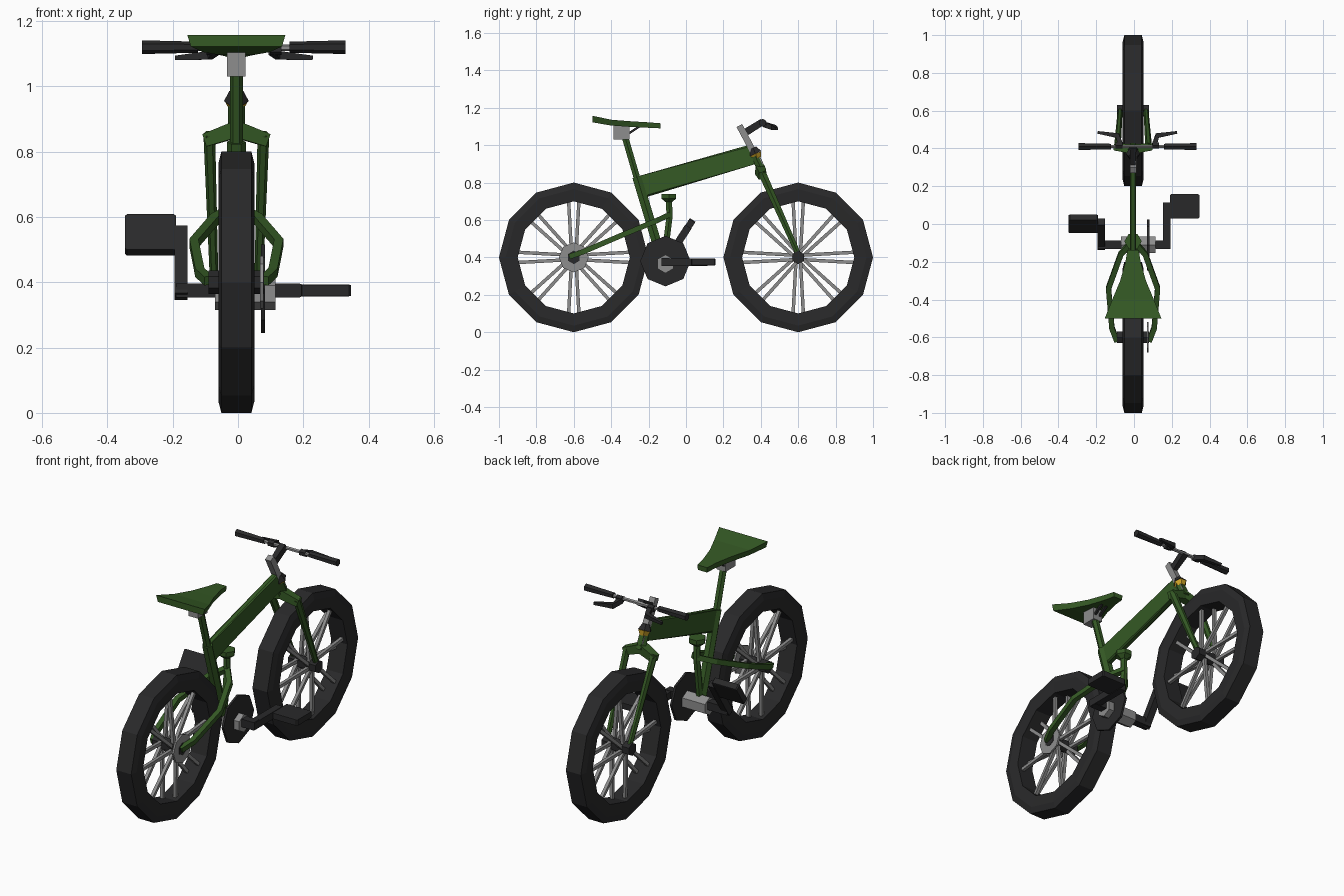
import bpy, bmesh, math
from mathutils import Vector, Matrix

if "Cube" in bpy.data.objects:
    bpy.data.objects.remove(bpy.data.objects["Cube"])

CX = -0.005  # centre plane of the bicycle


def mat(name, c):
    m = bpy.data.materials.new(name)
    m.diffuse_color = (*c, 1)
    m.use_nodes = True
    m.node_tree.nodes["Principled BSDF"].inputs["Base Color"].default_value = m.diffuse_color
    return m


GREEN = mat("green_paint", (0.035, 0.10, 0.018))
BLACK = mat("black_rubber", (0.022, 0.022, 0.023))
METAL = mat("metal", (0.27, 0.27, 0.27))
YELLOW = mat("yellow", (0.6, 0.36, 0.02))


def finish(name, bm, m):
    bmesh.ops.recalc_face_normals(bm, faces=bm.faces[:])
    me = bpy.data.meshes.new(name)
    bm.to_mesh(me)
    bm.free()
    me.materials.append(m)
    ob = bpy.data.objects.new(name, me)
    bpy.context.collection.objects.link(ob)
    return ob


def loft(bm, rings):
    """Skin a list of rings and cap both ends."""
    vs = [[bm.verts.new(p) for p in r] for r in rings]
    n = len(vs[0])
    for a, b in zip(vs, vs[1:]):
        for i in range(n):
            j = (i + 1) % n
            bm.faces.new((a[i], a[j], b[j], b[i]))
    bm.faces.new(vs[0])
    bm.faces.new(vs[-1])


def sweep(bm, pts, sizes, n=6):
    """Tube along pts; sizes is one (across, along) half size or one per point."""
    pts = [Vector(p) for p in pts]
    if not isinstance(sizes, list):
        sizes = [sizes] * len(pts)
    d = (pts[-1] - pts[0]).normalized()
    ref = Vector((0, 0, 1)) if abs(d.x) > 0.8 else Vector((1, 0, 0))
    rings = []
    for i, p in enumerate(pts):
        t = (pts[min(i + 1, len(pts) - 1)] - pts[max(i - 1, 0)]).normalized()
        v = t.cross(ref).normalized()
        u = v.cross(t)
        a, b = sizes[i] if isinstance(sizes[i], tuple) else (sizes[i], sizes[i])
        k = math.sqrt(2) if n == 4 else 1
        ph = math.pi / 4 if n == 4 else 0
        rings.append([p + u * a * k * math.cos(ph + 2 * math.pi * j / n)
                      + v * b * k * math.sin(ph + 2 * math.pi * j / n) for j in range(n)])
    loft(bm, rings)


def tube(name, pts, sizes, m, n=6):
    bm = bmesh.new()
    sweep(bm, pts, sizes, n)
    return finish(name, bm, m)


# Wheels: tyre, paired spokes, hub
TYRE = [(-0.046, 0.4), (0.046, 0.4), (0.055, 0.365), (0.05, 0.3), (-0.05, 0.3), (-0.055, 0.365)]


def wheel(label, y):
    c = Vector((CX, y, 0.4))
    bm = bmesh.new()
    rings = []
    for k in range(12):
        a = 2 * math.pi * k / 12
        rings.append([bm.verts.new(c + Vector((x, r * math.cos(a), r * math.sin(a)))) for x, r in TYRE])
    for k in range(12):
        A, B = rings[k], rings[(k + 1) % 12]
        for i in range(6):
            j = (i + 1) % 6
            bm.faces.new((A[i], A[j], B[j], B[i]))
    finish(label + "_tyre", bm, BLACK)
    bm = bmesh.new()
    for k in range(8):
        a = math.pi / 4 * k
        d = Vector((0, math.cos(a), math.sin(a)))
        t = Vector((0, -math.sin(a), math.cos(a)))
        for s in (-1, 1):
            sweep(bm, [c + d * 0.02 + t * s * 0.012 + Vector((s * 0.035, 0, 0)),
                       c + d * 0.31 + t * s * 0.028 + Vector((s * 0.02, 0, 0))], 0.009, 4)
    finish(label + "_spokes", bm, METAL)
    tube(label + "_hub", [c - Vector((0.085, 0, 0)), c + Vector((0.085, 0, 0))], 0.036, BLACK)


wheel("rear_wheel", -0.6)
wheel("front_wheel", 0.6)
tube("rear_sprocket", [(0.068, -0.6, 0.4), (0.078, -0.6, 0.4)], 0.08, METAL, 8)

# Main frame beam: thin plate with chamfered long edges
P = [(-0.265, 0.83), (0.35, 1.005), (0.37, 0.9), (-0.22, 0.72)]
cy, cz = 0.06, 0.864
bm = bmesh.new()
loft(bm, [[(CX + x, cy + (y - cy) * s, cz + (z - cz) * (s if s == 1 else 0.92 + 0.0 * s))
           for y, z in P] for x, s in ((-0.016, 0.985), (-0.01, 1), (0.01, 1), (0.016, 0.985))])
finish("main_beam", bm, GREEN)

# Seat tube, post, shock strut
tube("seat_post", [(CX, -0.328, 1.05), (CX, -0.255, 0.8)], 0.02, GREEN)
tube("seat_tube", [(CX, -0.262, 0.83), (CX, -0.163, 0.5), (CX, -0.125, 0.38)], 0.029, GREEN)
tube("shock_strut", [(CX, -0.092, 0.72), (CX, -0.088, 0.62), (CX, -0.115, 0.4)], 0.019, GREEN)
tube("shock_cap", [(CX, -0.092, 0.695), (CX, -0.092, 0.715), (CX, -0.092, 0.74)],
     [0.02, 0.046, 0.046], GREEN)

# Rear stays and fork, both sides
for s, side in ((-1, "left"), (1, "right")):
    tube("rear_stay_" + side,
         [(CX + s * x, y, z) for x, y, z in ((0.085, -0.62, 0.405), (0.112, -0.55, 0.43),
                                             (0.13, -0.34, 0.52), (0.065, -0.16, 0.595), (0.0, -0.085, 0.63))],
         0.014, GREEN, 4)
    tube("fork_leg_" + side, [(CX + s * 0.083, 0.405, 0.855), (CX + s * 0.068, 0.608, 0.4)],
         [(0.018, 0.024), (0.013, 0.016)], GREEN)
    tube("fork_crown_" + side, [(CX, 0.395, 0.868), (CX + s * 0.095, 0.41, 0.835)],
         [0.025, 0.02], GREEN, 4)

# Head tube and stem, with lamp
tube("head_tube", [(CX, 0.362, 0.96), (CX, 0.408, 0.86)], 0.026, GREEN)
tube("stem_post", [(CX, 0.285, 1.105), (CX, 0.4, 0.89)], 0.017, METAL, 4)
tube("head_ring", [(CX, 0.358, 0.985), (CX, 0.372, 0.955)], [0.022, 0.038], BLACK)
tube("yellow_ring", [(CX, 0.372, 0.955), (CX, 0.382, 0.93)], [0.036, 0.022], YELLOW)

# Handlebar, grips, brake levers
HX = 0.018
tube("stem_arm", [(CX, 0.305, 1.06), (CX, 0.41, 1.125)], [(0.012, 0.02), (0.018, 0.018)], BLACK, 4)
tube("handlebar", [(HX - 0.2, 0.41, 1.118), (HX + 0.2, 0.41, 1.118)], 0.01, METAL)
for s, side in ((-1, "left"), (1, "right")):
    tube("grip_" + side, [(HX + s * 0.14, 0.41, 1.12), (HX + s * 0.312, 0.41, 1.12)],
         [0.017, 0.021], BLACK)
    tube("lever_clamp_" + side, [(HX + s * 0.08, 0.415, 1.115), (HX + s * 0.115, 0.415, 1.115)],
         0.019, BLACK)
    tube("brake_lever_" + side, [(HX + s * x, y, z) for x, y, z in
                                 ((0.09, 0.42, 1.11), (0.105, 0.468, 1.095), (0.21, 0.485, 1.087))],
         [0.014, 0.013, 0.007], BLACK, 4)

# Seat: wedge lofted from wide tail to narrow nose
SEAT = [(-0.5, 0.15, 1.157, 1.122), (-0.4, 0.11, 1.136, 1.105),
        (-0.3, 0.068, 1.128, 1.098), (-0.2, 0.04, 1.122, 1.093), (-0.137, 0.03, 1.117, 1.09)]
bm = bmesh.new()
loft(bm, [[(CX - w, y, t), (CX + w, y, t), (CX + w * 0.93, y, b), (CX - w * 0.93, y, b)]
          for y, w, t, b in SEAT])
finish("seat", bm, GREEN)
tube("seat_clamp", [(CX, -0.345, 1.03), (CX, -0.345, 1.105)], (0.028, 0.042), METAL, 4)
for s, side in ((-1, "left"), (1, "right")):
    tube("seat_rail_" + side, [(CX + s * 0.015, -0.31, 1.06), (CX + s * 0.015, -0.25, 1.1)],
         0.006, BLACK, 4)

# Crank: shell, chainring, arms and pedals
BY, BZ = -0.11, 0.375
tube("crank_shell", [(-0.07, BY, BZ - 0.01), (0.115, BY, BZ - 0.01)], 0.05, METAL)
tube("chainring", [(0.07, BY, BZ + 0.005), (0.082, BY, BZ + 0.005)], 0.135, BLACK, 8)
for s, side, ang in ((-1, "left", 57), (1, "right", 0)):
    a = math.radians(ang)
    d = Vector((0, math.cos(a), math.sin(a)))
    o = Vector((0, BY, BZ))
    X = Vector((s, 0, 0))
    bm = bmesh.new()
    sweep(bm, [o + X * 0.06, o + X * 0.19], 0.022, 4)
    sweep(bm, [o + X * 0.174 - d * 0.022, o + X * 0.174 + d * 0.225], 0.02, 4)
    finish("crank_arm_" + side, bm, BLACK)
    bm = bmesh.new()
    bmesh.ops.create_cube(bm, size=1)
    bmesh.ops.bevel(bm, geom=bm.edges[:], offset=0.04, segments=1, affect='EDGES')
    bmesh.ops.transform(bm, verts=bm.verts[:], matrix=Matrix.Translation(o + X * 0.268 + d * 0.203)
                        @ Matrix.Rotation(a, 4, 'X') @ Matrix.Diagonal((0.155, 0.13, 0.036, 1)))
    finish("pedal_" + side, bm, BLACK)
